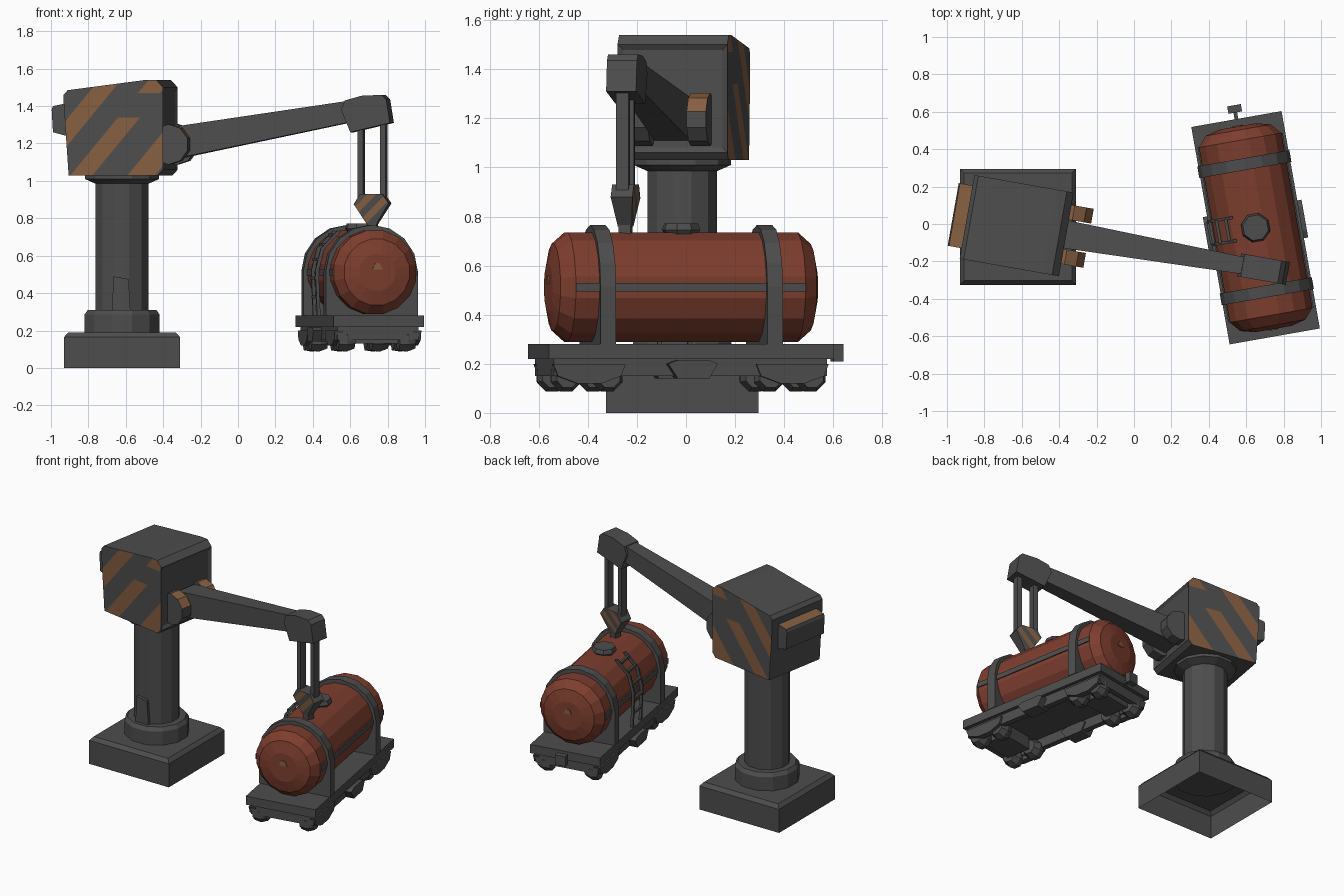
import bpy, bmesh, math
from mathutils import Matrix, Vector

if "Cube" in bpy.data.objects:
    bpy.data.objects.remove(bpy.data.objects["Cube"])


def material(name, rgb):
    m = bpy.data.materials.new(name)
    m.diffuse_color = (*rgb, 1)
    m.use_nodes = True
    m.node_tree.nodes["Principled BSDF"].inputs["Base Color"].default_value = m.diffuse_color
    return m


MATS = [material("dark_grey", (0.075, 0.075, 0.075)),
        material("rust_red", (0.21, 0.048, 0.028)),
        material("warning_orange", (0.235, 0.112, 0.052))]
GREY, RED, ORANGE = 0, 1, 2

# Three local frames: fixed column, turned crane, turned wagon
COLUMN = Matrix.Translation((-0.62, -0.015, 0))
CRANE = Matrix.Translation((-0.62, -0.01, 0)) @ Matrix.Rotation(math.radians(-10), 4, 'Z')
WAGON = Matrix.Translation((0.65, -0.02, 0)) @ Matrix.Rotation(math.radians(10), 4, 'Z')


def finish(name, bm, frame, mat=GREY, rule=None, open_down=False):
    bmesh.ops.recalc_face_normals(bm, faces=bm.faces)
    bm.normal_update()
    if open_down:
        bmesh.ops.delete(bm, geom=[f for f in bm.faces if f.normal.z < -0.9], context='FACES')
    for f in bm.faces:
        f.material_index = rule(f.calc_center_median(), f.normal) if rule else mat
    me = bpy.data.meshes.new(name)
    bm.to_mesh(me)
    bm.free()
    for m in MATS:
        me.materials.append(m)
    ob = bpy.data.objects.new(name, me)
    ob.matrix_world = frame
    bpy.context.collection.objects.link(ob)
    return ob


def prism_bm(pts, axis, a, b):
    """Extrude a profile (XZ along y, YZ along x) from a to b."""
    bm = bmesh.new()
    put = {'y': lambda p, d: (p[0], d, p[1]), 'x': lambda p, d: (d, p[0], p[1])}[axis]
    lo, hi = ([bm.verts.new(put(p, d)) for p in pts] for d in (a, b))
    bm.faces.new(lo)
    bm.faces.new(hi)
    n = len(pts)
    for i in range(n):
        bm.faces.new((lo[i], lo[(i + 1) % n], hi[(i + 1) % n], hi[i]))
    return bm


def prism(name, pts, axis, a, b, frame, mat=GREY, rule=None):
    return finish(name, prism_bm(pts, axis, a, b), frame, mat, rule)


def box(name, x0, x1, y0, y1, z0, z1, frame, mat=GREY):
    return prism(name, [(x0, z0), (x1, z0), (x1, z1), (x0, z1)], 'y', y0, y1, frame, mat)


def lathe(name, rings, sides, frame, axis='Z', at=(0, 0, 0), mat=GREY, open_down=False):
    """Stack of (radius, height) rings, capped at both ends."""
    bm = bmesh.new()
    rot = {'Z': Matrix(), 'Y': Matrix.Rotation(-math.pi / 2, 4, 'X'),
           'X': Matrix.Rotation(math.pi / 2, 4, 'Y')}[axis]
    m = Matrix.Translation(at) @ rot
    loops = []
    for r, h in rings:
        ang = [2 * math.pi * (i + 0.5) / sides for i in range(sides)]
        loops.append([bm.verts.new(m @ Vector((r * math.cos(t), r * math.sin(t), h))) for t in ang])
    for p, q in zip(loops, loops[1:]):
        for i in range(sides):
            j = (i + 1) % sides
            bm.faces.new((p[i], p[j], q[j], q[i]))
    bm.faces.new(loops[0])
    bm.faces.new(loops[-1])
    return finish(name, bm, frame, mat, None, open_down)


def cut(bm, co, no):
    bmesh.ops.bisect_plane(bm, geom=bm.verts[:] + bm.edges[:] + bm.faces[:], plane_co=co, plane_no=no)


# ---- Fixed column ----
q = math.sqrt(2)
lathe("base", [(0.31 * q, 0), (0.31 * q, 0.165), (0.288 * q, 0.19)], 4, COLUMN, open_down=True)
lathe("column_collar", [(0.208, 0.185), (0.208, 0.285), (0.19, 0.31)], 12, COLUMN)
lathe("column", [(0.147, 0.3), (0.147, 0.985), (0.205, 1.01), (0.205, 1.035)], 12, COLUMN)
prism("column_door", [(-0.055, 0.3), (0.045, 0.3), (0.035, 0.475), (-0.045, 0.49)], 'y', -0.16, -0.12, COLUMN)

# ---- Cabin with striped sides ----
bm = prism_bm([(-0.25, 1.03), (0.235, 1.03), (0.262, 1.06), (0.262, 1.5), (0.225, 1.54), (0.17, 1.54),
               (-0.255, 1.485), (-0.277, 1.46), (-0.277, 1.42)], 'y', -0.227, 0.227)
front = max(bm.faces, key=lambda f: f.calc_center_median().x)
bmesh.ops.recalc_face_normals(bm, faces=bm.faces)
bmesh.ops.inset_region(bm, faces=[front], thickness=0.03, depth=-0.012)
STRIPES = [(-0.51, -0.39), (-0.24, -0.12), (0.07, 0.22)]
slope = 1.2
for t in [e for s in STRIPES for e in s]:
    cut(bm, (t, 0, 1.03), (1, 0, -1 / slope))
for z in (1.34, 1.47):
    cut(bm, (0, 0, z), (0, 0, 1))


def cabin_rule(c, n):
    t = c.x - (c.z - 1.03) / slope
    for i, (a, b) in enumerate(STRIPES):
        if abs(n.y) > 0.9 and abs(c.y) > 0.22 and a < t < b and not (i == 1 and 1.34 < c.z < 1.47):
            return ORANGE
    return GREY


finish("cabin", bm, CRANE, rule=cabin_rule)
prism("rear_vent", [(-0.27, 1.24), (-0.345, 1.26), (-0.352, 1.38), (-0.345, 1.4), (-0.27, 1.415)], 'y',
      -0.17, 0.17, CRANE, rule=lambda c, n: ORANGE if n.z > 0.5 else GREY)

# ---- Arm with pivot cheeks ----
cheek = [(0.28 + 0.108 * math.cos(a), 1.195 + 0.108 * math.sin(a))
         for a in (2 * math.pi * (i + 0.5) / 10 for i in range(10))]
for side, s in (("left", 1), ("right", -1)):
    prism("pivot_cheek_" + side, cheek, 'y', s * 0.08, s * 0.16, CRANE,
          rule=lambda c, n: ORANGE if n.z > 0.2 and abs(n.y) < 0.5 else GREY)
bm = prism_bm([(0.26, 1.11), (0.26, 1.285), (1.25, 1.43), (1.25, 1.315)], 'y', -1, 1)
for v in bm.verts:
    v.co.y *= 0.075 if v.co.x < 0.5 else 0.045
finish("arm", bm, CRANE)
prism("arm_head", [(1.2, 1.38), (1.22, 1.43), (1.31, 1.455), (1.42, 1.46), (1.445, 1.435), (1.465, 1.31),
                   (1.25, 1.26)], 'y', -0.062, 0.062, CRANE)

# ---- Hanging bars and striped hook ----
for side, u in (("inner", 1.298), ("outer", 1.42)):
    box("hanger_bar_" + side, u - 0.016, u + 0.016, -0.026, 0.026, 0.88, 1.31, CRANE)
bm = prism_bm([(1.265, 0.875), (1.3, 0.93), (1.42, 0.93), (1.455, 0.88), (1.38, 0.76), (1.34, 0.76)],
              'y', -0.045, 0.045)
for i in range(5):
    cut(bm, (1.26 + 0.05 * i, 0, 0.85), (1, 0, -1))
for v in bm.verts:
    v.co.y *= 1 - max(0, 0.88 - v.co.z) * 3
finish("hook", bm, CRANE,
       rule=lambda c, n: ORANGE if abs(n.y) > 0.5 and math.floor((c.x - 1.26 - c.z + 0.85) / 0.05) % 2 == 0 else GREY)
box("hook_tip", 1.335, 1.385, -0.025, 0.025, 0.715, 0.765, CRANE)

# ---- Wagon tank ----
half = [(0.1, 0.55), (0.18, 0.53), (0.228, 0.475)]
lathe("tank", [(r, -h) for r, h in half] + [(r, h) for r, h in reversed(half)], 16, WAGON,
      axis='Y', at=(0, 0, 0.512), mat=RED)
lathe("tank_hatch", [(0.045, 0.7), (0.08, 0.745), (0.07, 0.772)], 8, WAGON)
arch = [(-0.25, 0.28)] + [(-0.25 * math.cos(a), 0.515 + 0.25 * math.sin(a))
                          for a in (math.pi * i / 8 for i in range(9))] + [(0.25, 0.28)]
for end, s in (("front", -1), ("rear", 1)):
    prism("tank_band_" + end, arch, 'y', s * 0.345 - 0.032, s * 0.345 + 0.032, WAGON)
    prism("end_mark_" + end, [(-0.028, 0.525), (0.028, 0.525), (0.012, 0.56), (-0.012, 0.56)], 'y',
          s * 0.549, s * 0.555, WAGON, ORANGE)
for side, s in (("left", -1), ("right", 1)):
    box("tank_stripe_" + side, s * 0.22, s * 0.231, -0.475, 0.475, 0.495, 0.53, WAGON)

# Ladder bent over the tank side
path = [(-0.24, 0.28), (-0.25, 0.52), (-0.22, 0.64), (-0.13, 0.735)]
ladder = path + [(x + 0.018, z - 0.006) for x, z in reversed(path)]
for side, y in (("front", -0.05), ("rear", 0.075)):
    prism("ladder_rail_" + side, ladder, 'y', y - 0.008, y + 0.008, WAGON)
for i, (x, z) in enumerate([(-0.24, 0.38), (-0.245, 0.48), (-0.235, 0.58), (-0.2, 0.66), (-0.15, 0.71)]):
    box("ladder_rung_%d" % i, x - 0.008, x + 0.008, -0.05, 0.075, z - 0.008, z + 0.008, WAGON)

# ---- Wagon chassis ----
box("deck", -0.245, 0.245, -0.59, 0.59, 0.22, 0.28, WAGON)
for side, s in (("left", -1), ("right", 1)):
    box("side_beam_" + side, s * 0.18, s * 0.22, -0.56, 0.56, 0.15, 0.225, WAGON)
    prism("side_locker_" + side, [(-0.1, 0.2), (-0.06, 0.215), (0.07, 0.215), (0.105, 0.2), (0.07, 0.14),
                                  (-0.06, 0.14)], 'x', s * 0.17, s * 0.268, WAGON)
for end, e in (("front", -1), ("rear", 1)):
    box("end_beam_" + end, -0.22, 0.22, e * 0.53, e * 0.565, 0.15, 0.225, WAGON)
    box("bogie_" + end, -0.12, 0.12, e * 0.42 - 0.09, e * 0.42 + 0.09, 0.13, 0.225, WAGON)
    for side, s in (("left", -1), ("right", 1)):
        prism("bogie_frame_%s_%s" % (end, side),
              [(e * 0.42 + y, z) for y, z in ((-0.15, 0.2), (0.15, 0.2), (0.13, 0.15), (0.05, 0.12),
                                              (-0.05, 0.12), (-0.13, 0.15))], 'x', s * 0.19, s * 0.235, WAGON)
        for i, d in enumerate((-0.085, 0.085)):
            lathe("wheel_%s_%s_%d" % (end, side, i), [(0.06, -0.045), (0.068, 0), (0.05, 0.045)], 8, WAGON,
                  axis='X', at=(s * 0.165, e * 0.42 + d, 0.15))
box("coupler", -0.037, 0.037, 0.625, 0.665, 0.21, 0.28, WAGON)
box("coupler_rod", -0.01, 0.01, 0.55, 0.63, 0.225, 0.245, WAGON)
